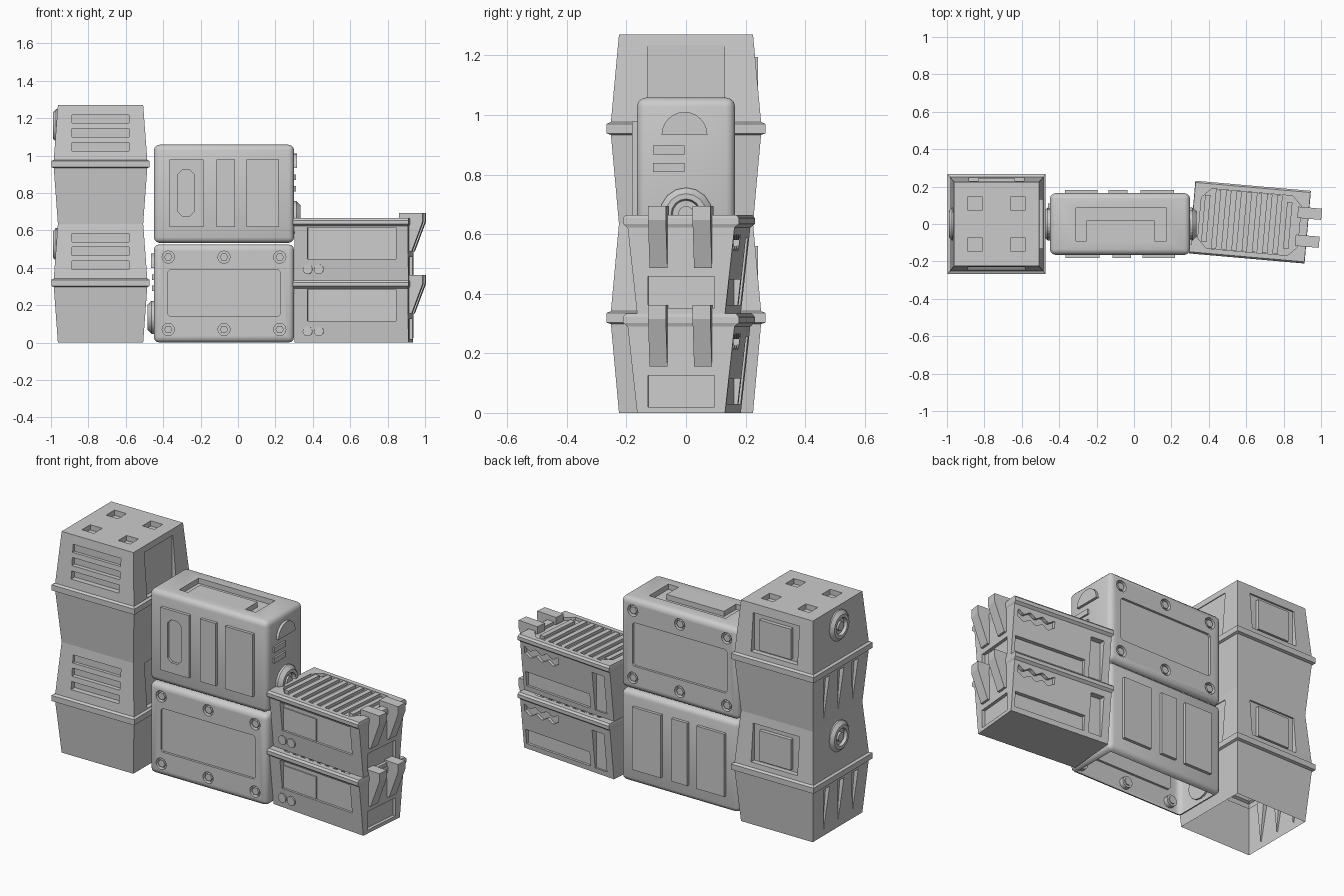
import bpy, bmesh, math
from mathutils import Matrix

if "Cube" in bpy.data.objects:
    bpy.data.objects.remove(bpy.data.objects["Cube"])

grey = bpy.data.materials.new("container grey")
grey.diffuse_color = (0.6, 0.6, 0.6, 1)
grey.use_nodes = True
grey.node_tree.nodes["Principled BSDF"].inputs["Base Color"].default_value = grey.diffuse_color


# ---------- helpers ----------
def loft(bm, rings):
    """Skin closed rings of equal length and cap both ends."""
    vs = [[bm.verts.new(p) for p in r] for r in rings]
    n = len(vs[0])
    for a, b in zip(vs, vs[1:]):
        for i in range(n):
            bm.faces.new((a[i], a[(i + 1) % n], b[(i + 1) % n], b[i]))
    bm.faces.new(vs[0][::-1])
    bm.faces.new(vs[-1])


def rect(u0, u1, v0, v1, c=0):
    if not c:
        return [(u0, v0), (u1, v0), (u1, v1), (u0, v1)]
    return [(u0 + c, v0), (u1 - c, v0), (u1, v0 + c), (u1, v1 - c),
            (u1 - c, v1), (u0 + c, v1), (u0, v1 - c), (u0, v0 + c)]


def disc(u, v, r, n=12, arc=2 * math.pi):
    k = n if arc > 6 else n - 1
    return [(u + r * math.cos(arc * i / k), v + r * math.sin(arc * i / k)) for i in range(n)]


def prism(bm, pts, axis, a, b):
    """Extrude a 2D outline along an axis from a to b."""
    place = {'x': lambda u, v, d: (d, u, v),
             'y': lambda u, v, d: (u, d, v),
             'z': lambda u, v, d: (u, v, d)}[axis]
    loft(bm, [[place(u, v, d) for u, v in pts] for d in (a, b)])


def lathe_x(bm, profile, x, y, z, side=1, n=16):
    """Round knob pointing along x."""
    loft(bm, [[(x + side * d, y + r * math.cos(2 * math.pi * i / n),
                z + r * math.sin(2 * math.pi * i / n)) for i in range(n)] for r, d in profile])


def finish(name, bm):
    bmesh.ops.recalc_face_normals(bm, faces=bm.faces[:])
    me = bpy.data.meshes.new(name)
    bm.to_mesh(me)
    bm.free()
    ob = bpy.data.objects.new(name, me)
    bpy.context.collection.objects.link(ob)
    return ob


def part(name, bm, mat, cut=None, open_bottom=False, smooth=False):
    ob = finish(name, bm)
    if cut:
        cutter = finish("cutter", cut)
        cutter.hide_render = True
        m = ob.modifiers.new("cut", 'BOOLEAN')
        m.operation, m.solver, m.object = 'DIFFERENCE', 'EXACT', cutter
        bpy.context.view_layer.update()
        me = bpy.data.meshes.new_from_object(ob.evaluated_get(bpy.context.evaluated_depsgraph_get()))
        ob.modifiers.clear()
        ob.data = me
        bpy.data.objects.remove(cutter)
    if open_bottom:
        b = bmesh.new()
        b.from_mesh(ob.data)
        low = [f for f in b.faces if all(v.co.z < 0.001 for v in f.verts)]
        bmesh.ops.delete(b, geom=low, context='FACES')
        b.to_mesh(ob.data)
        b.free()
    ob.data.materials.clear()
    ob.data.materials.append(grey)
    ob.matrix_world = mat
    if smooth:
        bpy.ops.object.select_all(action='DESELECT')
        ob.select_set(True)
        bpy.context.view_layer.objects.active = ob
        bpy.ops.object.shade_smooth_by_angle(angle=math.radians(35))
    return ob


def box_loft(bm, rings):
    loft(bm, [[(u, v, z) for u, v in rect(-x, x, -y, y)] for x, y, z in rings])


KNOB = [(.088, -.01), (.088, .012), (.068, .033), (.05, .033), (.045, .012),
        (.026, .012), (.026, .028), (.012, .028)]


# ---------- tall tapered container ----------
def tower(label, mat):
    bm, cut = bmesh.new(), bmesh.new()
    box_loft(bm, [(.228, .225, 0), (.25, .252, .298), (.263, .267, .303),
                  (.263, .267, .335), (.25, .252, .342), (.228, .225, .635)])
    for x in (-.115, .115):                       # top sockets
        for y in (-.11, .11):
            prism(cut, rect(x - .038, x + .038, y - .038, y + .038), 'z', .605, .7)
    for z in (.39, .465, .538):                   # front louvres
        prism(cut, rect(-.152, .152, z, z + .045), 'y', -.3, -.216)
    prism(cut, rect(-.147, .147, .37, .585), 'y', .22, .3)     # back hatch
    prism(cut, rect(-.13, .13, .345, .6), 'x', .226, .3)       # right recess
    for y in (-.13, 0, .13):                      # left tapered slits
        prism(cut, [(y, .04), (y + .028, .28), (y - .028, .28)], 'x', -.3, -.224)
    part(label + "_tower_body", bm, mat, cut, open_bottom=True)
    bm = bmesh.new()
    prism(bm, rect(-.1, .1, .385, .56), 'y', .215, .242)
    part(label + "_tower_hatch", bm, mat)
    bm = bmesh.new()
    lathe_x(bm, [(r, d * .8) for r, d in KNOB], -.229, 0, .525, -1)
    part(label + "_tower_knob", bm, mat, smooth=True)


# ---------- rounded case ----------
def case(label, mat, slot):
    bm, cut = bmesh.new(), bmesh.new()
    box_loft(bm, [(.375, .165, 0), (.375, .165, .525)])
    bmesh.ops.bevel(bm, geom=bm.edges[:], offset=.03, segments=3, profile=.5, affect='EDGES')
    bolts = [(x, z) for x in (-.298, 0, .298) for z in (.07, .457)]
    for x, z in bolts:
        prism(cut, disc(x, z, .033), 'y', .14, .2)
    prism(cut, rect(-.3, .3, .14, .39, .012), 'y', .152, .2)
    # U-shaped groove on the lid
    prism(cut, [(-.235, -.09), (-.18, -.09), (-.18, .02), (.185, .02), (.185, -.09),
                (.25, -.09), (.25, .085), (-.235, .085)], 'z', .495, .6)
    part(label + "_case_body", bm, mat, cut, open_bottom=True, smooth=True)

    bm = bmesh.new()
    for x, z in bolts:
        prism(bm, disc(x, z, .022, 6), 'y', .135, .162)
    part(label + "_case_bolts", bm, mat)

    bm = bmesh.new()                              # raised front plates
    for a, b in ((-.29, -.11), (-.04, .06), (.12, .295)):
        prism(bm, rect(a, b, .085, .445), 'y', -.16, -.182)
    cut = None
    if slot:
        cut = bmesh.new()
        prism(cut, rect(-.245, -.16, .145, .39, .022), 'y', -.2, -.167)
    part(label + "_case_plates", bm, mat, cut)

    bm = bmesh.new()                              # side vent hood and bars
    prism(bm, disc(-.005, .4, .077, 13, math.pi), 'x', .37, .39)
    for z in (.275, .335):
        prism(bm, rect(-.11, -.005, z, z + .03), 'x', .37, .385)
    part(label + "_case_vents", bm, mat)
    bm = bmesh.new()
    lathe_x(bm, KNOB, .375, 0, .135)
    part(label + "_case_knob", bm, mat, smooth=True)


# ---------- clasped crate ----------
def crate(label, mat):
    bm, cut = bmesh.new(), bmesh.new()
    box_loft(bm, [(.305, .148, 0), (.305, .18, .29), (.31, .195, .302),
                  (.31, .195, .322), (.308, .186, .333)])
    prism(cut, rect(-.27, .265, -.16, .16, .05), 'z', .316, .4)       # lid tray
    prism(cut, rect(-.235, .24, .115, .283), 'y', -.25, -.148)        # front window
    prism(cut, rect(-.112, .112, .02, .125), 'x', .287, .35)          # end window
    prism(cut, rect(-.15, .285, .03, .115), 'y', .138, .25)           # back window
    prism(cut, rect(-.26, -.18, .03, .255), 'y', .142, .25)           # back slot
    wave = [(.05 + .23 * i / 18, .238 + .01 * math.cos(i * math.pi / 3)) for i in range(19)]
    prism(cut, [(u, v - .02) for u, v in wave] + [(u, v + .02) for u, v in wave[::-1]],
          'y', .155, .25)
    part(label + "_crate_body", bm, mat, cut)

    bm = bmesh.new()                              # lid slats
    for i in range(9):
        x = -.237 + i * .055
        h = .125 if i in (0, 8) else .158
        prism(bm, rect(x - .014, x + .014, -h, h), 'z', .31, .332)
    part(label + "_crate_slats", bm, mat)

    bm = bmesh.new()                              # front inner plate and buttons
    prism(bm, rect(-.232, -.01, .118, .245), 'y', -.14, -.154)
    for x in (-.235, -.175):
        prism(bm, disc(x, .06, .026, 14), 'y', -.14, -.164)
    part(label + "_crate_front_trim", bm, mat)

    bm = bmesh.new()                              # hooked clasps
    for y in (-.075, .075):
        prism(bm, [(.25, .32), (.25, .362), (.378, .362), (.378, .315), (.318, .155),
                   (.303, .155), (.303, .32)], 'y', y - .03, y + .03)
    part(label + "_crate_clasps", bm, mat)


# ---------- assemble the two layers ----------
T = Matrix.Translation
for i, label in enumerate(("lower", "upper")):
    tower(label, T((-.735, 0, .635 * i)))
    turn = Matrix.Rotation(math.pi * (1 - i), 4, 'Z')
    case(label, T((-.075, 0, .533 * i)) @ turn, i == 1)
    crate(label, T((.62, .01, .332 * i)) @ Matrix.Rotation(math.radians(-5), 4, 'Z'))
